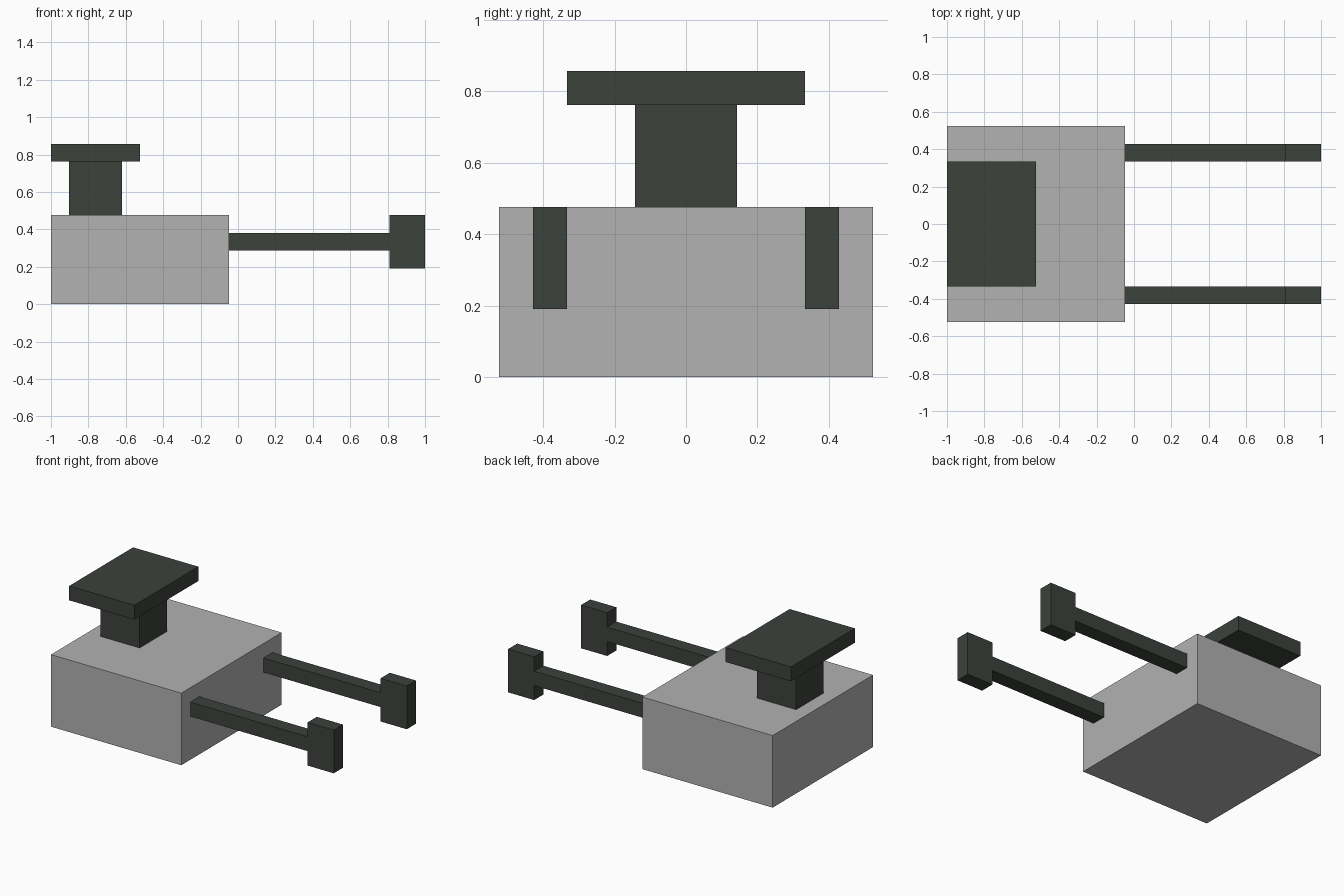
import bpy

cube = bpy.data.objects.get("Cube")
if cube:
    bpy.data.objects.remove(cube, do_unlink=True)

U = 2 / 42  # module: every dimension is a whole number of these


def material(name, rgb):
    m = bpy.data.materials.new(name)
    m.use_nodes = True
    m.diffuse_color = (*rgb, 1)
    bsdf = next(n for n in m.node_tree.nodes if n.type == 'BSDF_PRINCIPLED')
    bsdf.inputs["Base Color"].default_value = (*rgb, 1)
    return m


grey = material("light grey", (0.445, 0.445, 0.445))
dark = material("dark grey green", (0.046, 0.054, 0.046))


def box(name, x, y, z, mat):
    """Box from (min, max) ranges given in modules."""
    ranges = (x, y, z)
    bpy.ops.mesh.primitive_cube_add(size=1)
    ob = bpy.context.object
    ob.name = name
    ob.location = [(a + b) / 2 * U for a, b in ranges]
    ob.scale = [(b - a) * U for a, b in ranges]
    bpy.ops.object.transform_apply(location=False, rotation=False, scale=True)
    ob.data.materials.append(mat)
    return ob


# Main block with a pedestal and flat top plate
box("body", (-21, -1), (-11, 11), (0, 10), grey)
box("pedestal", (-19, -13), (-3, 3), (10, 16), dark)
box("top_plate", (-21, -11), (-7, 7), (16, 18), dark)

# Pair of arms with upright end blocks
for side, y in (("front", (-9, -7)), ("back", (7, 9))):
    box(side + "_arm", (-1, 17), y, (6, 8), dark)
    box(side + "_end_block", (17, 21), y, (4, 10), dark)
